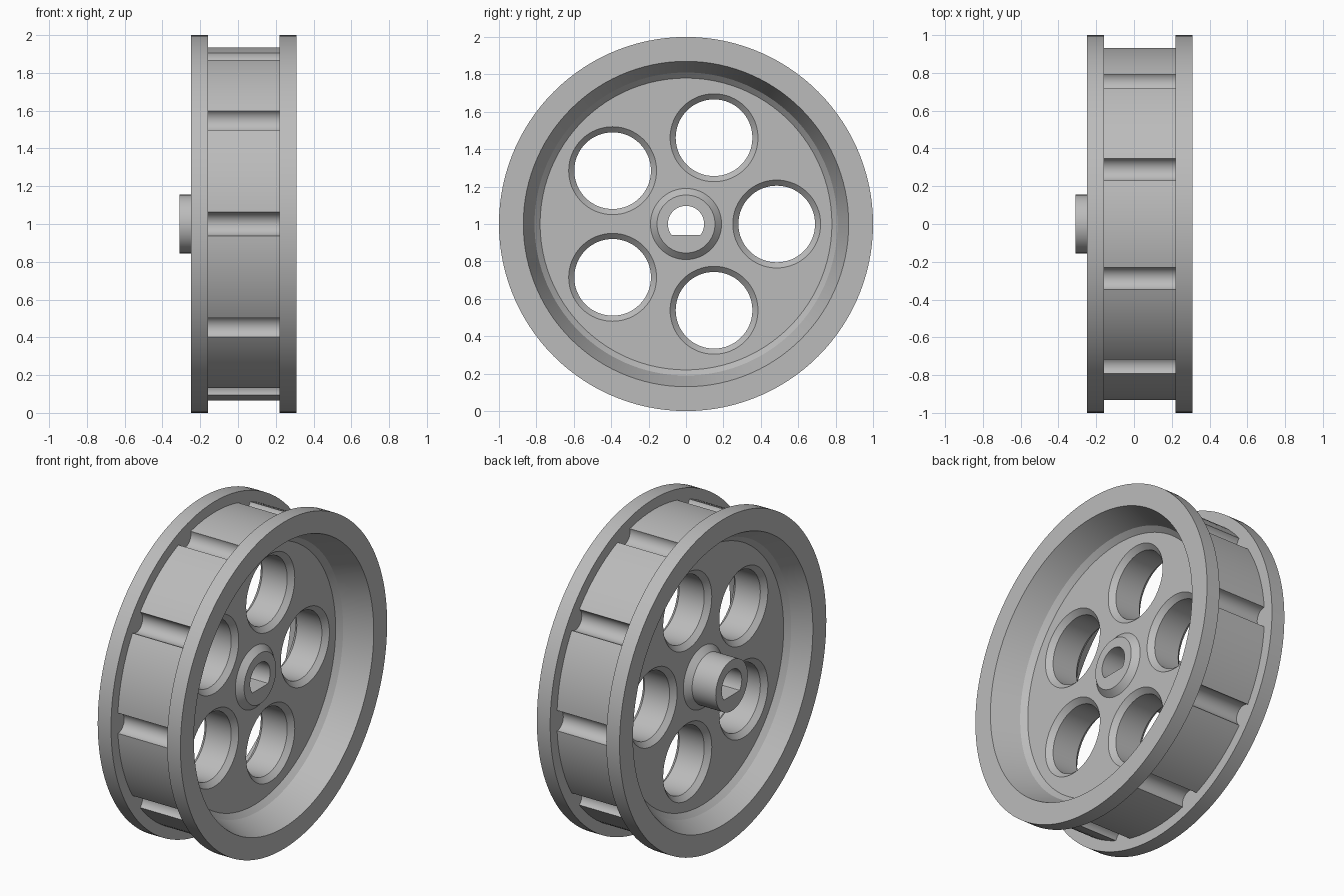
import bpy, bmesh, math
from mathutils import Matrix

if "Cube" in bpy.data.objects:
    bpy.data.objects.remove(bpy.data.objects["Cube"])

grey = bpy.data.materials.new("light grey")
grey.use_nodes = True
grey.diffuse_color = (0.5, 0.5, 0.5, 1)
grey.node_tree.nodes["Principled BSDF"].inputs["Base Color"].default_value = (0.5, 0.5, 0.5, 1)


def lathe(name, profile, sides, y=0.0, z=1.0, flat=None):
    """Turn (x, radius) points about a line along x; flat cuts off the underside."""
    bm = bmesh.new()
    rings = []
    for x, r in profile:
        ring = []
        for i in range(sides):
            a = 2 * math.pi * i / sides
            h = r * math.sin(a)
            if flat is not None:
                h = max(h, flat)
            ring.append(bm.verts.new((x, y + r * math.cos(a), z + h)))
        rings.append(ring)
    for a, b in zip(rings, rings[1:]):
        for i in range(sides):
            j = (i + 1) % sides
            bm.faces.new((a[i], a[j], b[j], b[i]))
    bm.faces.new(rings[0])
    bm.faces.new(rings[-1])
    bmesh.ops.recalc_face_normals(bm, faces=bm.faces)
    mesh = bpy.data.meshes.new(name)
    bm.to_mesh(mesh)
    bm.free()
    mesh.materials.append(grey)
    obj = bpy.data.objects.new(name, mesh)
    bpy.context.collection.objects.link(obj)
    return obj


def cut(target, cutter):
    cutter.hide_render = True
    mod = target.modifiers.new("cut", 'BOOLEAN')
    mod.operation = 'DIFFERENCE'
    mod.solver = 'EXACT'
    mod.object = cutter
    bpy.context.view_layer.objects.active = target
    bpy.ops.object.modifier_apply(modifier=mod.name)
    bpy.data.objects.remove(cutter)


# Wheel body: long hub, web, dished rim, two flanges and the drum between them
WEB, HUB = 0.115, 0.15
hub_left = [(-0.31, 0.155), (-HUB, 0.155), (-WEB, 0.19)]
rim_left = [(-WEB, 0.78), (-WEB - 0.03, 0.81), (-0.25, 0.87), (-0.25, 1)]
drum = [(-0.16, 1), (-0.16, 0.935), (0.22, 0.935), (0.22, 1)]
rim_right = [(0.31, 1), (0.31, 0.87), (WEB + 0.03, 0.81), (WEB, 0.78)]
hub_right = [(WEB, 0.19), (HUB, 0.155)]
wheel = lathe("wheel", hub_left + rim_left + drum + rim_right + hub_right, 120)

# Axle bore with one flat side
cut(wheel, lathe("bore_cutter", [(-0.4, 0.097), (0.4, 0.097)], 48, flat=-0.06))

# Five round openings, chamfered on both sides
hole = [(-WEB - 0.01, 0.245), (-WEB + 0.03, 0.205), (WEB - 0.03, 0.205), (WEB + 0.01, 0.245)]
for i in range(5):
    a = math.radians(72 * i)
    cut(wheel, lathe("hole_cutter", hole, 64, 0.485 * math.cos(a), 1 + 0.485 * math.sin(a)))

# Ten half-round grooves across the drum
for i in range(10):
    a = math.radians(36 * i)
    cut(wheel, lathe("groove_cutter", [(-0.16, 0.0625), (0.22, 0.0625)], 32,
                     0.935 * math.cos(a), 1 + 0.935 * math.sin(a)))

bpy.ops.object.select_all(action='DESELECT')
wheel.select_set(True)
bpy.context.view_layer.objects.active = wheel
bpy.ops.object.shade_smooth_by_angle(angle=math.radians(15))
